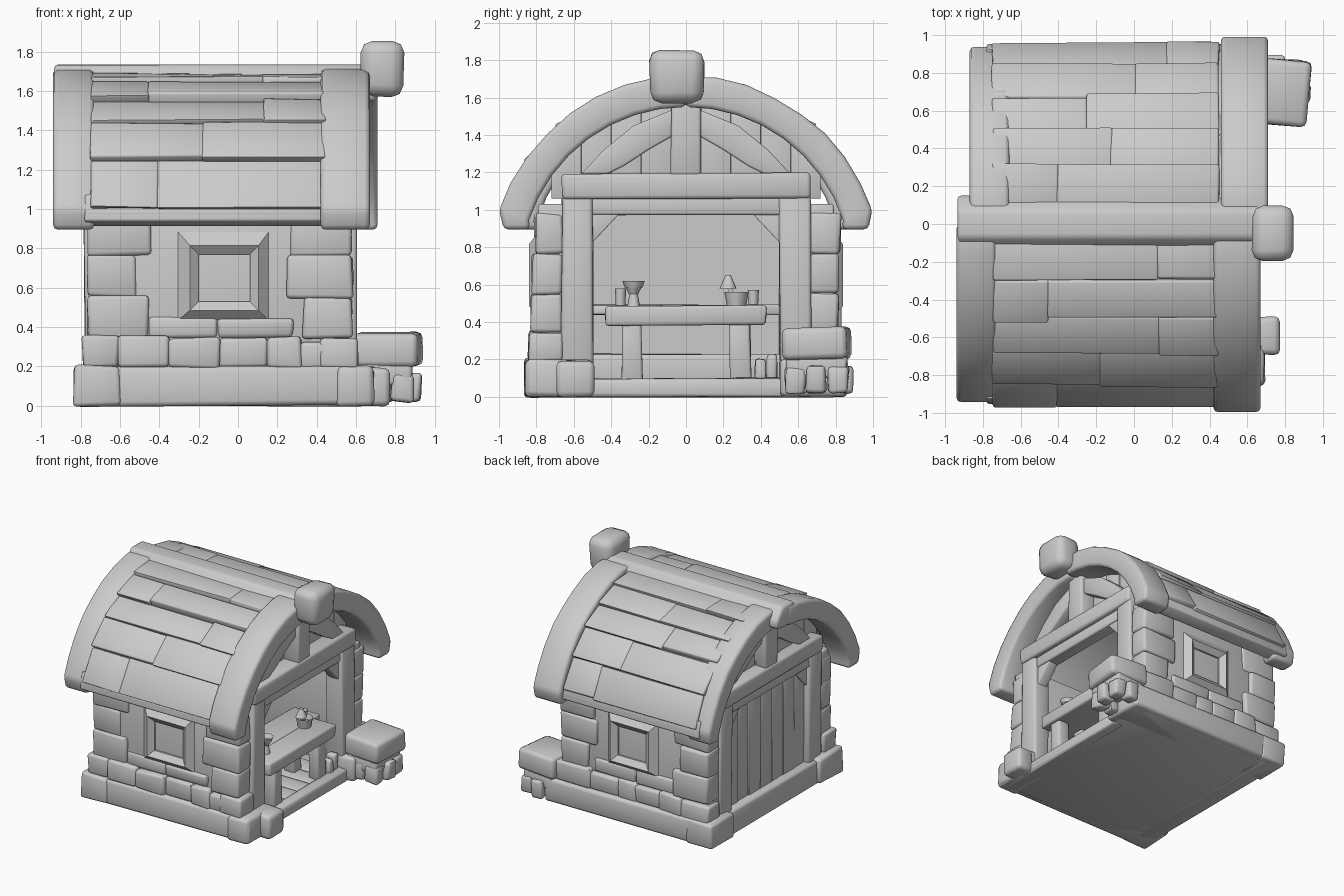
import bpy, bmesh, math, random
from mathutils import Vector

random.seed(4)
R = random.uniform
mat = bpy.data.materials.new("plain_grey")
mat.diffuse_color = (0.6, 0.6, 0.6, 1)
CZ = 0.665                                   # centre height of the roof arc


def finish(name, bm, bev):
    bmesh.ops.recalc_face_normals(bm, faces=bm.faces)
    if bev:
        es = [e for e in bm.edges if len(e.link_faces) == 2 and e.calc_face_angle(0) > 0.5]
        bmesh.ops.bevel(bm, geom=es, offset=bev, segments=2, profile=0.5,
                        affect='EDGES', clamp_overlap=True)
    me = bpy.data.meshes.new(name)
    bm.to_mesh(me)
    bm.free()
    me.materials.append(mat)
    me.shade_smooth()
    me.set_sharp_from_angle(angle=math.radians(50))
    ob = bpy.data.objects.new(name, me)
    bpy.context.collection.objects.link(ob)
    return ob


def hexa(name, pts, bev=0.015, jit=0.0):
    # eight corners: four of one end, then four of the other
    bm = bmesh.new()
    v = [bm.verts.new(Vector(p) + Vector((R(-jit, jit), R(-jit, jit), R(-jit, jit)))) for p in pts]
    for f in ((0, 1, 2, 3), (4, 5, 6, 7), (0, 1, 5, 4), (1, 2, 6, 5), (2, 3, 7, 6), (3, 0, 4, 7)):
        bm.faces.new([v[i] for i in f])
    return finish(name, bm, bev)


def box(name, x0, x1, y0, y1, z0, z1, bev=0.015, jit=0.006):
    return hexa(name, [(x, y, z) for x in (x0, x1)
                       for y, z in ((y0, z0), (y1, z0), (y1, z1), (y0, z1))], bev, jit)


def strip(name, sections, x0, x1, bev=0.02):
    # sections: ((y, z) outer, (y, z) inner) pairs, extruded from x0 to x1
    bm = bmesh.new()
    rings = [[bm.verts.new((x0, *o)), bm.verts.new((x1, *o)),
              bm.verts.new((x1, *i)), bm.verts.new((x0, *i))] for o, i in sections]
    for a, b in zip(rings, rings[1:]):
        for k in range(4):
            bm.faces.new((a[k], a[(k + 1) % 4], b[(k + 1) % 4], b[k]))
    bm.faces.new(rings[0])
    bm.faces.new(rings[-1])
    return finish(name, bm, bev)


def polar(r, deg, s=1):
    a = math.radians(deg)
    return (s * r * math.sin(a), CZ + r * math.cos(a))


# floor and stone base
box("floor", -0.8, 0.64, -0.8, 0.8, 0.0, 0.08, 0.01)
box("front_sill", 0.55, 0.64, -0.52, 0.52, 0.0, 0.1)
box("back_base", -0.8, -0.64, -0.8, 0.8, 0.0, 0.19, 0.02)
box("back_step", -0.68, -0.58, -0.6, 0.6, 0.05, 0.23)
for k in range(6):
    box("floor_board", -0.6, 0.55, -0.5 + k / 6, -0.345 + k / 6, 0.07, 0.092, 0.006, 0.003)

for s in (-1, 1):
    def sbox(name, x0, x1, y0, y1, z0, z1, bev=0.02, jit=0.008):
        return box(name, x0, x1, s * y0, s * y1, z0, z1, bev, jit)

    sbox("side_base", -0.83, 0.69, 0.58, 0.855, 0.0, 0.2, 0.025)
    sbox("back_corner_block", -0.835, -0.6, 0.56, 0.86, 0.0, 0.205, 0.02)
    sbox("side_wall", -0.76, 0.565, 0.64, 0.79, 0.1, 1.03, 0.01, 0)
    # row of small stones over the base
    x = -0.79
    while x < 0.5:
        w = R(0.13, 0.27)
        x1 = x + w if x + w < 0.5 else 0.6
        sbox("band_stone", x, x1 + 0.008, 0.68, R(0.82, 0.845), 0.19, R(0.325, 0.36))
        x = x1
    # corner stones
    for z0, z1, a, b in ((0.34, 0.555, 0.3, 0.24), (0.55, 0.765, 0.24, 0.32), (0.76, 0.98, 0.31, 0.3)):
        sbox("back_corner_stone", -0.765, -0.755 + a, 0.66, R(0.8, 0.83), z0, z1)
        sbox("front_corner_stone", 0.57 - b, 0.58, 0.66, R(0.8, 0.83), z0, z1)
    sbox("wall_stone", -0.45, -0.1, 0.72, 0.805, 0.34, 0.45)
    sbox("wall_stone", -0.1, 0.28, 0.72, 0.81, 0.34, 0.45)
    # window frame, each side sloping outwards from the pane
    pane = [(-0.2, 0.53), (0.06, 0.53), (0.06, 0.77), (-0.2, 0.77)]
    mid = [(-0.245, 0.485), (0.105, 0.485), (0.105, 0.815), (-0.245, 0.815)]
    outer = [(-0.31, 0.43), (0.16, 0.43), (0.16, 0.89), (-0.31, 0.89)]
    for k in range(4):
        j = (k + 1) % 4
        hexa("window_frame", [(q[0], s * y, q[1]) for i in (k, j) for q, y in
                              ((pane[i], 0.77), (pane[i], 0.805), (mid[i], 0.84), (outer[i], 0.785))], 0)

    # timber posts, corner braces and gable braces at both ends
    for end, x0, x1 in (("front", 0.45, 0.6), ("back", -0.78, -0.64)):
        sbox(end + "_post", x0, x1, 0.5, 0.665, 0.1, 1.1)
        strip(end + "_corner_brace", [((s * 0.53, 0.78), (s * 0.495, 0.83)),
                                      ((s * 0.53, 1.0), (s * 0.35, 0.985))], x0 + .03, x1 - .03, 0.006)
        strip(end + "_gable_brace", [((s * 0.56, 1.19), (s * 0.42, 1.19)),
                                     ((s * 0.44, 1.32), (s * 0.33, 1.235)),
                                     ((s * 0.28, 1.45), (s * 0.2, 1.32)),
                                     ((s * 0.06, 1.54), (s * 0.06, 1.4))], x0 + .03, x1 - .02, 0.012)

    # roof shell, raised end rims and overlapping board rows
    left, right = (-0.94, 0.67) if s < 0 else (-0.87, 0.71)
    strip("roof_shell", [(polar(1.0, d, s), polar(0.9, d, s)) for d in range(0, 73, 8)],
          left + 0.17, right - 0.05, 0.01)
    for nm, x0, x1, w in (("back_rim", left, left + 0.21, 0.945), ("front_rim", right - 0.25, right, 1.0)):
        secs = [(polar(1.05 + R(-.006, .006), d, s), polar(0.885, d, s))
                for d in (0, 9, 18, 27, 36, 45, 54, 63, 71.5)] + [((s * 0.975, 0.895), (s * 0.835, 0.895))]
        strip(nm, [tuple((y * w, z) for y, z in sec) for sec in secs], x0, x1, 0.025)
    sections = [4, 17, 29, 41, 55, 70]
    for a, b in zip(sections, sections[1:]):
        cut = R(-0.5, 0.2)
        ends = ((-0.75, cut), (cut - 0.01, 0.45))
        for x0, x1 in ends:
            top = 1.02 + R(-.005, .012)
            low = 1.05 + R(-.006, .01) - (0.02 if b == 70 else 0)
            prof = [polar(0.97, a, s), polar(top, a, s), polar(low, b + R(-1, 1), s), polar(0.97, b, s)]
            hexa("roof_board", [(x, *p) for x in (x0, x1) for p in prof], 0.012, 0.005)
    # eave lip below the last row
    strip("eave_lip", [(polar(1.015, 66, s), polar(0.9, 66, s)),
                       ((s * 0.955, 0.94), (s * 0.85, 0.91))], -0.78, 0.5, 0.012)

# beams, king posts and gable boards at both ends
for end, x0, x1, g in (("front", 0.45, 0.62, 0.42), ("back", -0.79, -0.63, -0.7)):
    box(end + "_tie_beam", x0, x1, -0.665, 0.665, 1.055, 1.195, 0.02)
    box(end + "_header", x0 + .02, x1 - .04, -0.52, 0.52, 0.975, 1.07, 0.012)
    box(end + "_king_post", x0, x1 - .01, -0.08, 0.08, 1.18, 1.6)
    for k in range(9):
        ya, yb = -0.72 + k * 0.16, -0.56 + k * 0.16
        za, zb = (CZ + math.sqrt(0.93 ** 2 - y * y) for y in (ya, yb))
        d = R(0, 0.02)
        hexa(end + "_gable_board", [(x, y, z) for x in (g + d, g + d + 0.05)
                                    for y, z in ((ya, 1.06), (yb, 1.06), (yb, zb), (ya, za))], 0.005)

# back wall of upright planks
box("back_panel", -0.72, -0.66, -0.55, 0.55, 0.15, 1.05, 0, 0)
for k in range(7):
    y = -0.52 + k * 0.149
    box("back_plank", -0.73 + R(-.006, .006), -0.69, y, y + 0.148, 0.18, 1.0, 0.004, 0.002)

# ridge beam and carved end knob
strip("ridge_cap", [((-0.15, 1.64), (-0.15, 1.58)), ((-0.07, 1.735), (-0.07, 1.56)),
                    ((0.07, 1.735), (0.07, 1.56)), ((0.15, 1.64), (0.15, 1.58))], -0.935, 0.67, 0.02)
box("ridge_knob", 0.63, 0.84, -0.195, 0.095, 1.57, 1.85, 0.06, 0.01)

# counter on two legs, with a lower support board
box("counter_top", 0.24, 0.6, -0.43, 0.43, 0.385, 0.485, 0.015)
box("counter_shelf", 0.16, 0.4, -0.5, 0.5, 0.44, 0.49, 0.01)
for y in (-0.29, 0.29):
    box("counter_leg", 0.47, 0.57, y - 0.055, y + 0.055, 0.08, 0.4)
    box("counter_leg", 0.25, 0.34, y - 0.05, y + 0.05, 0.08, 0.4)


def cup(name, x, y, z, r0, r1, h):
    bm = bmesh.new()
    bmesh.ops.create_cone(bm, cap_ends=True, segments=8, radius1=r0, radius2=r1, depth=h)
    bmesh.ops.translate(bm, verts=bm.verts, vec=(x, y, z + h / 2))
    top = max(bm.faces, key=lambda f: f.calc_center_median().z)
    bmesh.ops.inset_region(bm, faces=[top], thickness=0.012)
    bmesh.ops.translate(bm, verts=top.verts, vec=(0, 0, -h * 0.5))
    return finish(name, bm, 0)


# goblet, cups and potted sprout on the counter
cup("goblet_foot", 0.45, -0.28, 0.48, 0.035, 0.022, 0.07)
cup("goblet_bowl", 0.45, -0.28, 0.55, 0.025, 0.06, 0.07)
cup("small_cup", 0.35, -0.35, 0.48, 0.025, 0.03, 0.1)
cup("pot", 0.42, 0.27, 0.48, 0.05, 0.065, 0.08)
cup("small_cup", 0.35, 0.36, 0.48, 0.025, 0.03, 0.09)
hexa("pot_stem", [(0.42 + dx, y + dy, z) for y, z in ((0.26, 0.52), (0.225, 0.6))
                  for dx, dy in ((-.012, -.012), (.012, -.012), (.012, .012), (-.012, .012))], 0)
cup("pot_leaf", 0.42, 0.225, 0.58, 0.045, 0.015, 0.07)

# corner blocks by the opening
box("left_corner_block", 0.5, 0.69, -0.86, -0.5, 0.0, 0.2, 0.025)
box("left_step_block", 0.62, 0.775, -0.69, -0.49, 0.0, 0.195, 0.03)
box("left_top_stone", 0.42, 0.61, -0.84, -0.66, 0.19, 0.34, 0.02)
box("right_corner_block", 0.5, 0.7, 0.5, 0.86, 0.0, 0.2, 0.025)
# stone side ledge resting on small stones
hexa("ledge_slab", [(x, y, z) for z in (0.2, 0.37) for x, y in
                    ((0.58, 0.54), (0.91, 0.51), (0.945, 0.86), (0.6, 0.89))], 0.03, 0.008)
box("ledge_middle", 0.62, 0.89, 0.53, 0.86, 0.1, 0.22, 0.02)
for x, y, w in ((0.78, 0.53, .11), (0.82, 0.64, .11), (0.81, 0.76, .1), (0.7, 0.78, .1), (0.68, 0.53, .09)):
    box("ledge_stone", x, x + w, y, y + 0.11, 0.02, 0.16, 0.02, 0.01)
# small stones inside the opening
for y in (0.4, 0.46):
    box("loose_stone", 0.5, 0.58, y - 0.03, y + 0.03, 0.08, R(0.19, 0.24), 0.015)
